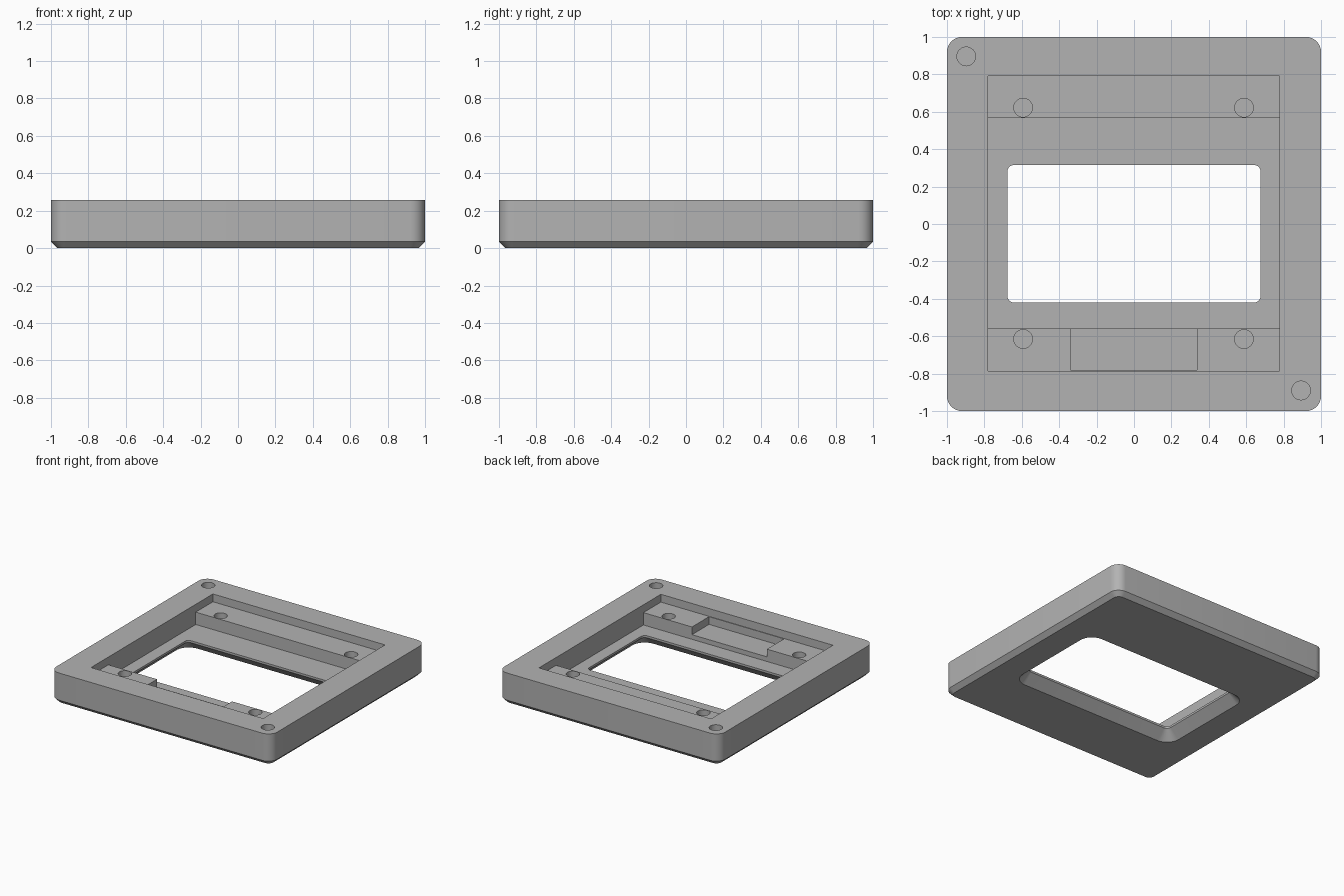
import bpy, bmesh
from math import sin, cos, pi
from mathutils import Vector

cube = bpy.data.objects.get("Cube")
if cube:
    bpy.data.objects.remove(cube, do_unlink=True)

HEIGHT = 0.257
LEDGE = 0.193
FLOOR = 0.092

grey = bpy.data.materials.new("plain grey")
grey.use_nodes = True
grey.diffuse_color = (0.45, 0.45, 0.45, 1)
grey.node_tree.nodes["Principled BSDF"].inputs["Base Color"].default_value = (0.45, 0.45, 0.45, 1)


def loft(name, rings):
    """Closed solid through a stack of equal-length point rings."""
    bm = bmesh.new()
    loops = [[bm.verts.new(p) for p in ring] for ring in rings]
    for low, high in zip(loops, loops[1:]):
        for i in range(len(low)):
            j = (i + 1) % len(low)
            bm.faces.new((low[i], low[j], high[j], high[i]))
    bm.faces.new(loops[0][::-1])
    bm.faces.new(loops[-1])
    bmesh.ops.recalc_face_normals(bm, faces=bm.faces)
    mesh = bpy.data.meshes.new(name)
    bm.to_mesh(mesh)
    bm.free()
    mesh.materials.append(grey)
    obj = bpy.data.objects.new(name, mesh)
    bpy.context.collection.objects.link(obj)
    return obj


def rounded(half_x, y0, y1, radius, z, grow=0.0, steps=8):
    """Rounded rectangle ring, optionally offset outwards."""
    ring = []
    corners = ((1, y1, -1), (-1, y1, -1), (-1, y0, 1), (1, y0, 1))
    for quarter, (sx, y, inward) in enumerate(corners):
        centre = Vector((sx * (half_x - radius), y + inward * radius, z))
        for k in range(steps + 1):
            a = (quarter + k / steps) * pi / 2
            ring.append(centre + (radius + grow) * Vector((cos(a), sin(a), 0)))
    return ring


def circle(x, y, z, radius=0.05, sides=40):
    return [(x + radius * cos(2 * pi * i / sides), y + radius * sin(2 * pi * i / sides), z)
            for i in range(sides)]


def cut(target, cutter):
    """Subtract the cutter and discard it."""
    cutter.hide_render = True
    mod = target.modifiers.new("cut", "BOOLEAN")
    mod.operation = "DIFFERENCE"
    mod.solver = "EXACT"
    mod.object = cutter
    bpy.context.view_layer.objects.active = target
    bpy.ops.object.modifier_apply(modifier=mod.name)
    bpy.data.objects.remove(cutter, do_unlink=True)


# Frame body with rounded corners and a chamfered lower edge
frame = loft("frame", [rounded(1, -1, 1, 0.08, 0, -0.035),
                       rounded(1, -1, 1, 0.08, 0.035),
                       rounded(1, -1, 1, 0.08, HEIGHT)])

# Stepped pocket: two ledges with a deeper channel between them
profile = [(-0.785, 0.4), (-0.785, LEDGE), (-0.56, LEDGE), (-0.56, FLOOR),
           (0.568, FLOOR), (0.568, LEDGE), (0.79, LEDGE), (0.79, 0.4)]
cut(frame, loft("pocket_cutter", [[(x, y, z) for y, z in profile] for x in (-0.78, 0.777)]))

# Shallow notch in the front ledge
cut(frame, loft("notch_cutter", [[(-0.34, -0.78, z), (0.338, -0.78, z),
                                  (0.338, -0.5, z), (-0.34, -0.5, z)] for z in (0.13, 0.23)]))

# Window opening, flared towards the underside
window = (0.677, -0.42, 0.315, 0.035)
cut(frame, loft("window_cutter", [rounded(*window, -0.01, 0.085),
                                  rounded(*window, 0.075),
                                  rounded(*window, 0.15)]))

# Blind holes: four in the ledges, two in opposite corners of the rim
holes = [(x, y, LEDGE) for x in (-0.593, 0.588) for y in (-0.615, 0.622)]
holes += [(-0.897, 0.896, HEIGHT), (0.893, -0.89, HEIGHT)]
for x, y, top in holes:
    cut(frame, loft("hole_cutter", [circle(x, y, top - 0.1), circle(x, y, top + 0.04)]))

# Smooth the curved walls, keep the edges crisp
bpy.ops.object.select_all(action="DESELECT")
frame.select_set(True)
bpy.context.view_layer.objects.active = frame
bpy.ops.object.shade_smooth_by_angle(angle=pi / 6)
